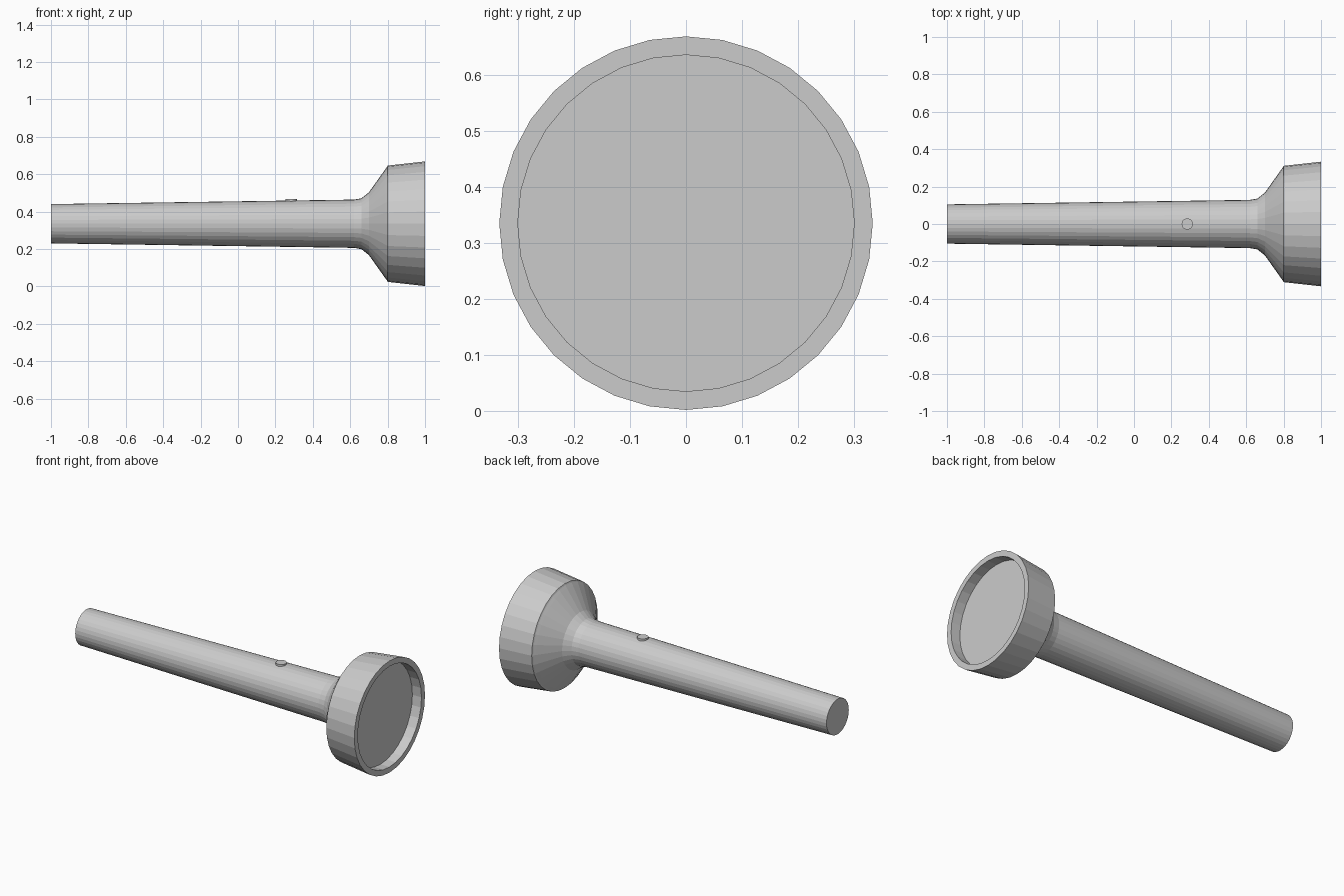
import bpy, bmesh, math
from mathutils import Vector

if "Cube" in bpy.data.objects:
    bpy.data.objects.remove(bpy.data.objects["Cube"])

AXIS_Z = 0.335
SIDES = 32


def lathe(name, profile):
    """Revolve (x, radius) points round the torch's long axis, capping both ends."""
    bm = bmesh.new()
    rings = []
    for x, r in profile:
        angles = [2 * math.pi * i / SIDES for i in range(SIDES)]
        rings.append([bm.verts.new((x, r * math.sin(a), r * math.cos(a))) for a in angles])
    for a, b in zip(rings, rings[1:]):
        for i in range(SIDES):
            j = (i + 1) % SIDES
            bm.faces.new((a[i], a[j], b[j], b[i]))
    bm.faces.new(rings[0])
    bm.faces.new(rings[-1])
    bmesh.ops.recalc_face_normals(bm, faces=bm.faces)
    mesh = bpy.data.meshes.new(name)
    bm.to_mesh(mesh)
    bm.free()
    obj = bpy.data.objects.new(name, mesh)
    obj.location = Vector((0, 0, AXIS_Z))
    bpy.context.collection.objects.link(obj)
    return obj


# Tapered handle, flared neck, head, and recessed lens
lathe("torch_body", [
    (-1.0, 0.105), (0.62, 0.129), (0.66, 0.136), (0.70, 0.168),
    (0.785, 0.288), (0.796, 0.303), (0.80, 0.311),
    (1.0, 0.333), (1.0, 0.30), (0.94, 0.30),
])

# Small round switch on top of the handle
bpy.ops.mesh.primitive_cylinder_add(vertices=SIDES, radius=0.03, depth=0.03,
                                    location=(0.285, 0, 0.453))
bpy.context.object.name = "switch_button"
